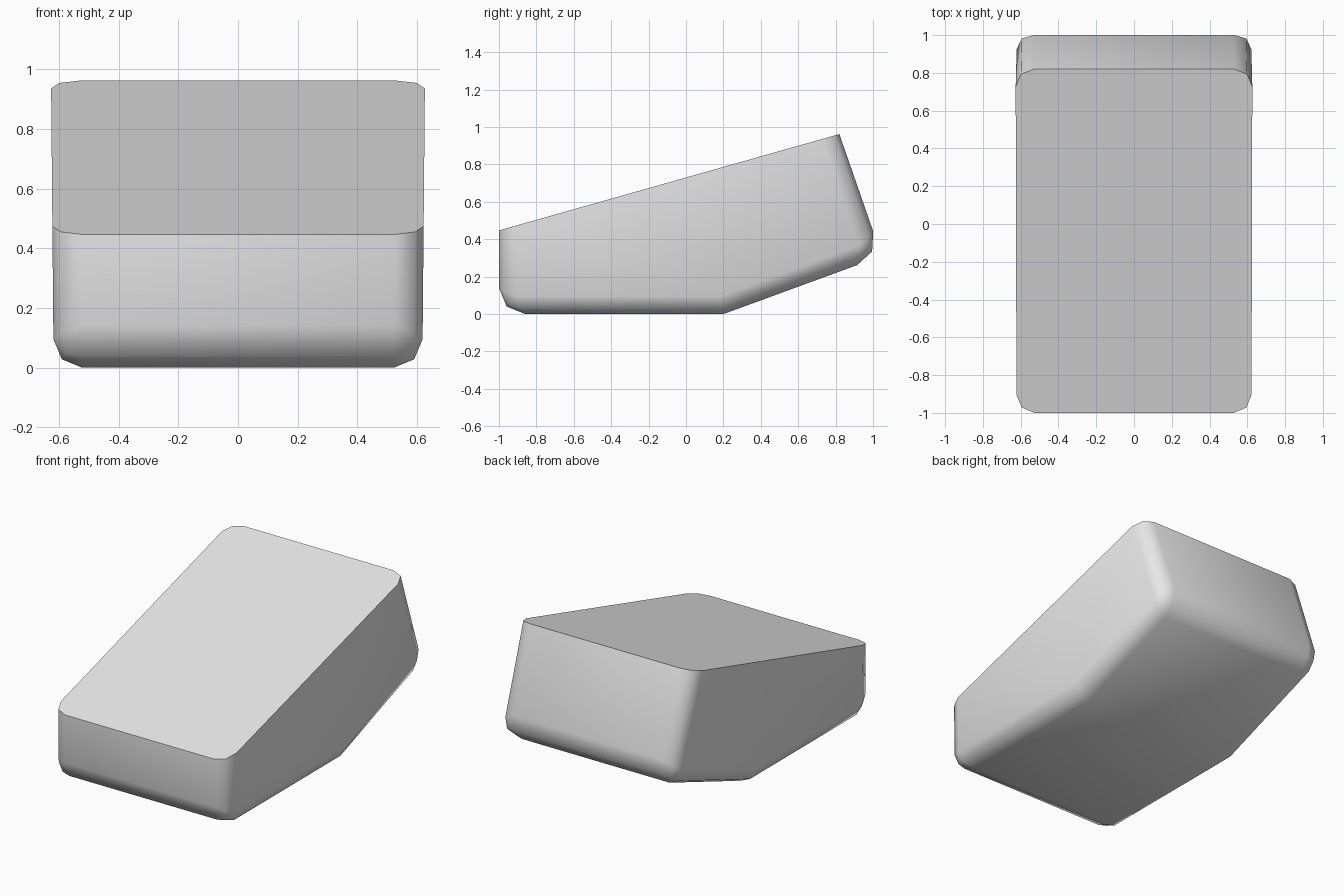
import bpy
import bmesh
import math

default_cube = bpy.data.objects.get("Cube")
if default_cube:
    bpy.data.objects.remove(default_cube, do_unlink=True)

# Plain grey
grey = bpy.data.materials.new("plain_grey")
grey.use_nodes = True
grey.diffuse_color = (0.8, 0.8, 0.8, 1)
grey.node_tree.nodes["Principled BSDF"].inputs["Base Color"].default_value = (0.8, 0.8, 0.8, 1)

# Side profile (y, z): front foot, belly bend, back foot, back rim, front rim
profile = [(-1, 0), (0.2, 0), (1.047, 0.31), (0.82, 0.962), (-1, 0.447)]


def half_width(z):
    return 0.618 + 0.009 * z


# Wedge body extruded from the profile
bm = bmesh.new()
left = [bm.verts.new((half_width(z), y, z)) for y, z in profile]
right = [bm.verts.new((-half_width(z), y, z)) for y, z in profile]
bm.faces.new(left)
bm.faces.new(right[::-1])
count = len(profile)
for i in range(count):
    j = (i + 1) % count
    bm.faces.new((left[i], right[i], right[j], left[j]))
bmesh.ops.recalc_face_normals(bm, faces=bm.faces)

# Wide rounding on the cross edges, narrower along the sides, crisp top rim
weight = bm.edges.layers.float.new("bevel_weight_edge")
crossing = {0: 1.0, 2: 1.0}
for i, (a, b) in enumerate(zip(left, right)):
    bm.edges.get((a, b))[weight] = crossing.get(i, 0.0)
for side in (left, right):
    for i in range(count - 2):
        bm.edges.get((side[i], side[i + 1]))[weight] = 0.68
    bm.edges.get((side[-1], side[0]))[weight] = 0.68

mesh = bpy.data.meshes.new("wedge_body")
bm.to_mesh(mesh)
bm.free()
mesh.materials.append(grey)
body = bpy.data.objects.new("wedge_body", mesh)
bpy.context.collection.objects.link(body)

bevel = body.modifiers.new("rounded_edges", "BEVEL")
bevel.limit_method = "WEIGHT"
bevel.width = 0.14
bevel.segments = 2

# Bake the rounding, then smooth it while the rim stays sharp
bpy.ops.object.select_all(action="DESELECT")
body.select_set(True)
bpy.context.view_layer.objects.active = body
bpy.ops.object.modifier_apply(modifier=bevel.name)
bpy.ops.object.shade_smooth_by_angle(angle=math.radians(50))
